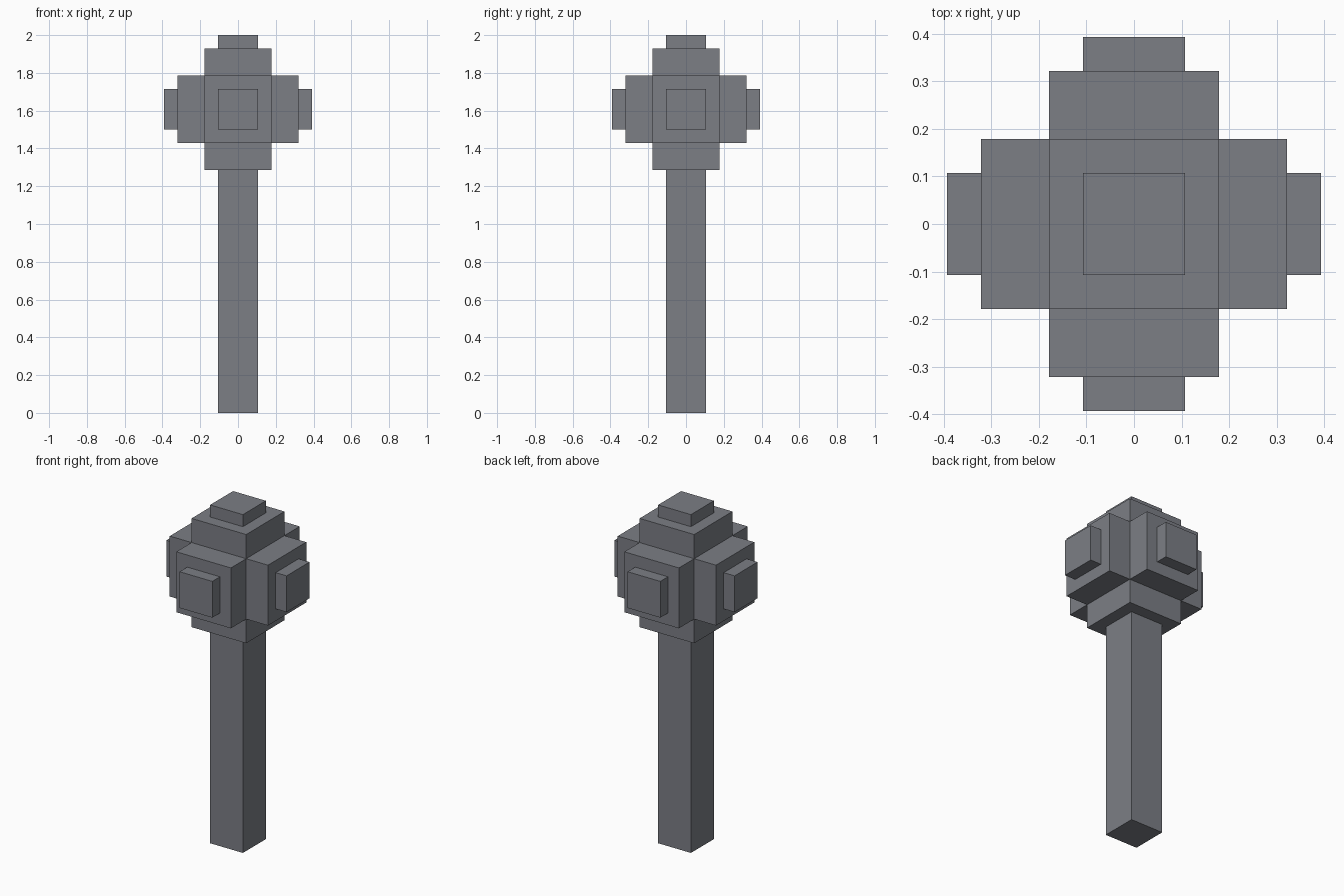
import bpy
import bmesh
from mathutils import Matrix, Vector

# Remove the default cube
old = bpy.data.objects.get("Cube")
if old:
    bpy.data.objects.remove(old, do_unlink=True)

U = 2 / 28            # one block unit: the model is 28 blocks tall
HEAD_Z = 22.5 * U     # centre of the head

# Stone grey material
stone = bpy.data.materials.new("stone_grey")
stone.use_nodes = True
color = (0.2, 0.21, 0.235, 1)
stone.diffuse_color = color
bsdf = stone.node_tree.nodes["Principled BSDF"]
bsdf.inputs["Base Color"].default_value = color
bsdf.inputs["Roughness"].default_value = 0.8


def add_object(name, bm):
    bmesh.ops.recalc_face_normals(bm, faces=bm.faces)
    mesh = bpy.data.meshes.new(name)
    bm.to_mesh(mesh)
    bm.free()
    mesh.materials.append(stone)
    obj = bpy.data.objects.new(name, mesh)
    bpy.context.collection.objects.link(obj)
    return obj


def box(bm, size, center):
    matrix = Matrix.Translation(center) @ Matrix.Diagonal((*size, 1))
    bmesh.ops.create_cube(bm, size=1, matrix=matrix)


def extrude(bm, face, distance):
    normal = face.normal.copy()
    cap = bmesh.ops.extrude_discrete_faces(bm, faces=[face])["faces"][0]
    bmesh.ops.translate(bm, verts=cap.verts, vec=normal * distance)
    cap.normal_update()
    return cap


# Handle: square shaft up to the underside of the head
bm = bmesh.new()
box(bm, (3 * U, 3 * U, 18 * U), Vector((0, 0, 9 * U)))
add_object("handle", bm)

# Head: cube with an arm out of each face, and a stud on all but the lowest
bm = bmesh.new()
box(bm, (5 * U, 5 * U, 5 * U), Vector((0, 0, HEAD_Z)))
bm.normal_update()
for face in list(bm.faces):
    cap = extrude(bm, face, 2 * U)
    if cap.normal.z > -0.5:
        bmesh.ops.inset_individual(bm, faces=[cap], thickness=U, use_even_offset=True)
        extrude(bm, cap, U)
add_object("mace_head", bm)
